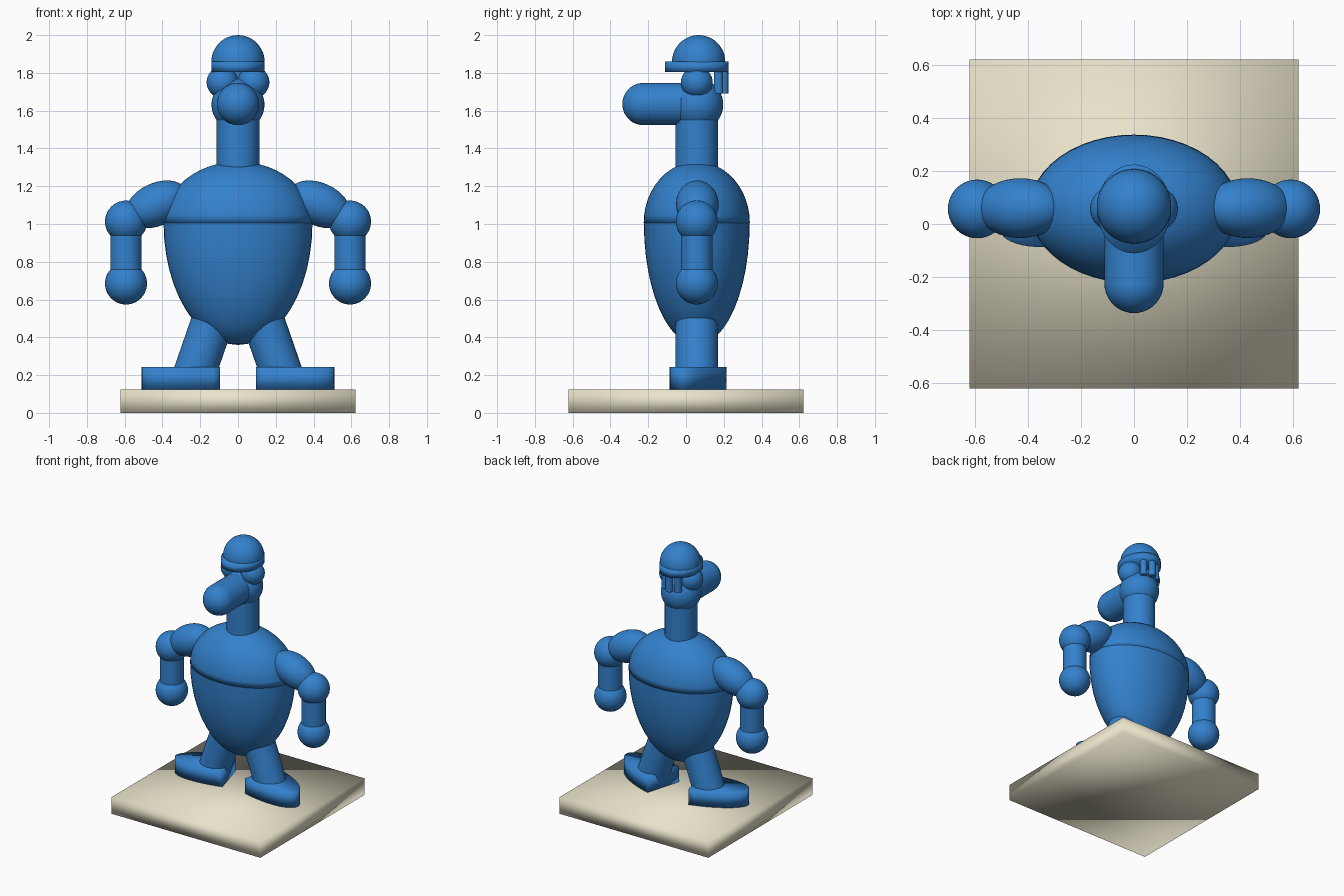
import bpy, bmesh
from math import pi, sin, cos, radians
from mathutils import Vector

if "Cube" in bpy.data.objects:
    bpy.data.objects.remove(bpy.data.objects["Cube"])

CY = 0.057   # depth axis of the figure


def material(name, color):
    m = bpy.data.materials.new(name)
    m.diffuse_color = color
    m.use_nodes = True
    m.node_tree.nodes["Principled BSDF"].inputs["Base Color"].default_value = m.diffuse_color
    return m


BLUE = material("blue", (0.033, 0.22, 0.61, 1))
CREAM = material("cream", (0.82, 0.77, 0.60, 1))


def finish(name, mat=BLUE, soft=False):
    ob = bpy.context.object
    ob.name = name
    ob.data.materials.append(mat)
    bpy.ops.object.transform_apply(location=False, rotation=True, scale=True)
    if soft:
        bpy.ops.object.shade_smooth()
    else:
        bpy.ops.object.shade_smooth_by_angle(angle=radians(35))
    return ob


def ball(name, loc, radii, tilt=0.0):
    bpy.ops.mesh.primitive_uv_sphere_add(segments=40, ring_count=24, radius=1,
                                         location=loc, rotation=(0, tilt, 0))
    bpy.context.object.scale = radii if isinstance(radii, tuple) else (radii,) * 3
    return finish(name)


def rod(name, a, b, r, verts=40, soft=False):
    a, b = Vector(a), Vector(b)
    d = b - a
    bpy.ops.mesh.primitive_cylinder_add(vertices=verts, radius=r, depth=d.length,
                                        location=(a + b) / 2,
                                        rotation=d.to_track_quat('Z', 'Y').to_euler())
    return finish(name, soft=soft)


def mesh_object(name, bm, loc=(0, 0, 0)):
    me = bpy.data.meshes.new(name)
    bm.to_mesh(me)
    bm.free()
    ob = bpy.data.objects.new(name, me)
    ob.location = loc
    bpy.context.collection.objects.link(ob)
    bpy.ops.object.select_all(action='DESELECT')
    ob.select_set(True)
    bpy.context.view_layer.objects.active = ob
    return finish(name, soft=True)


def half_ball(name, loc, rx, ry, rz, lip=False):
    # half ellipsoid above (rz > 0) or below (rz < 0) its centre
    bm = bmesh.new()
    bmesh.ops.create_uvsphere(bm, u_segments=48, v_segments=24, radius=1)
    bmesh.ops.delete(bm, geom=[v for v in bm.verts if v.co.z < -0.001], context='VERTS')
    if lip:   # narrow turned-in rim
        rim = [e for e in bm.edges if e.is_boundary]
        new = bmesh.ops.extrude_edge_only(bm, edges=rim)["geom"]
        for v in new:
            if isinstance(v, bmesh.types.BMVert):
                v.co.x *= 0.96
                v.co.y *= 0.96
    bmesh.ops.scale(bm, vec=(rx, ry, rz), verts=bm.verts)
    if rz < 0:
        bmesh.ops.reverse_faces(bm, faces=bm.faces)
    return mesh_object(name, bm, loc)


# display base
bpy.ops.mesh.primitive_cube_add(size=1, location=(0, 0, 0.0625))
bpy.context.object.scale = (1.245, 1.245, 0.125)
finish("base", CREAM, soft=True)

# egg-shaped body: shallow dome above the waist, deep bowl below
half_ball("chest", (0, CY, 1.005), 0.395, 0.281, 0.325, lip=True)
half_ball("belly", (0, CY, 1.005), 0.394, 0.28, -0.645)

# neck and head
rod("neck", (0, CY, 1.25), (0, CY, 1.6), 0.113)
ball("head", (0, CY, 1.632), 0.14)

# long snout with a round tip
rod("snout", (0, CY, 1.635), (0, -0.225, 1.635), 0.112)
ball("snout_tip", (0, -0.225, 1.635), 0.112)

# hat dome and oval brim
half_ball("hat_dome", (0, 0.067, 1.858), 0.141, 0.141, 0.142)
brim = rod("hat_brim", (0, CY, 1.805), (0, CY, 1.86), 1.0, 48, soft=True)
for v in brim.data.vertices:
    v.co.x *= 0.14
    v.co.y *= 0.168

# hair strands under the back of the brim
for i, (x, y) in enumerate(((-0.055, 0.172), (0, 0.2), (0.055, 0.172))):
    rod(f"hair_strand_{i}", (x, y, 1.69), (x, y, 1.83), 0.025, 20)


def foot(name, s):
    # half-ellipse slab, flat heel inside, toe turned out and slightly forward
    bm = bmesh.new()
    t = radians(16)
    n = 32
    pts = []
    for i in range(n + 1):
        a = -pi / 2 + pi * i / n
        u, w = 0.39 * cos(a), 0.138 * sin(a)
        pts.append((s * (0.133 + u * cos(t) + w * sin(t)),
                    0.083 - u * sin(t) + w * cos(t)))
    low = [bm.verts.new((x, y, 0.125)) for x, y in pts]
    top = [bm.verts.new((x, y, 0.242)) for x, y in pts]
    bm.faces.new(low)
    bm.faces.new(top)
    for i in range(n + 1):
        j = (i + 1) % (n + 1)
        bm.faces.new((low[i], low[j], top[j], top[i]))
    bmesh.ops.recalc_face_normals(bm, faces=bm.faces)
    mesh_object(name, bm)


# paired limbs and side knobs
for side, s in (("left", -1), ("right", 1)):
    ball(f"{side}_side_knob", (s * 0.082, CY, 1.75), 0.084)
    ball(f"{side}_upper_arm", (s * 0.43, CY + 0.003, 1.104), (0.175, 0.113, 0.113),
         s * radians(25))
    ball(f"{side}_elbow", (s * 0.593, CY, 1.013), 0.111)
    rod(f"{side}_forearm", (s * 0.593, CY, 1.0), (s * 0.593, CY, 0.69), 0.083)
    ball(f"{side}_hand", (s * 0.593, CY, 0.685), 0.111)
    rod(f"{side}_leg", (s * 0.237, CY, 0.19), (s * 0.095, CY, 0.6), 0.112)
    foot(f"{side}_foot", s)
